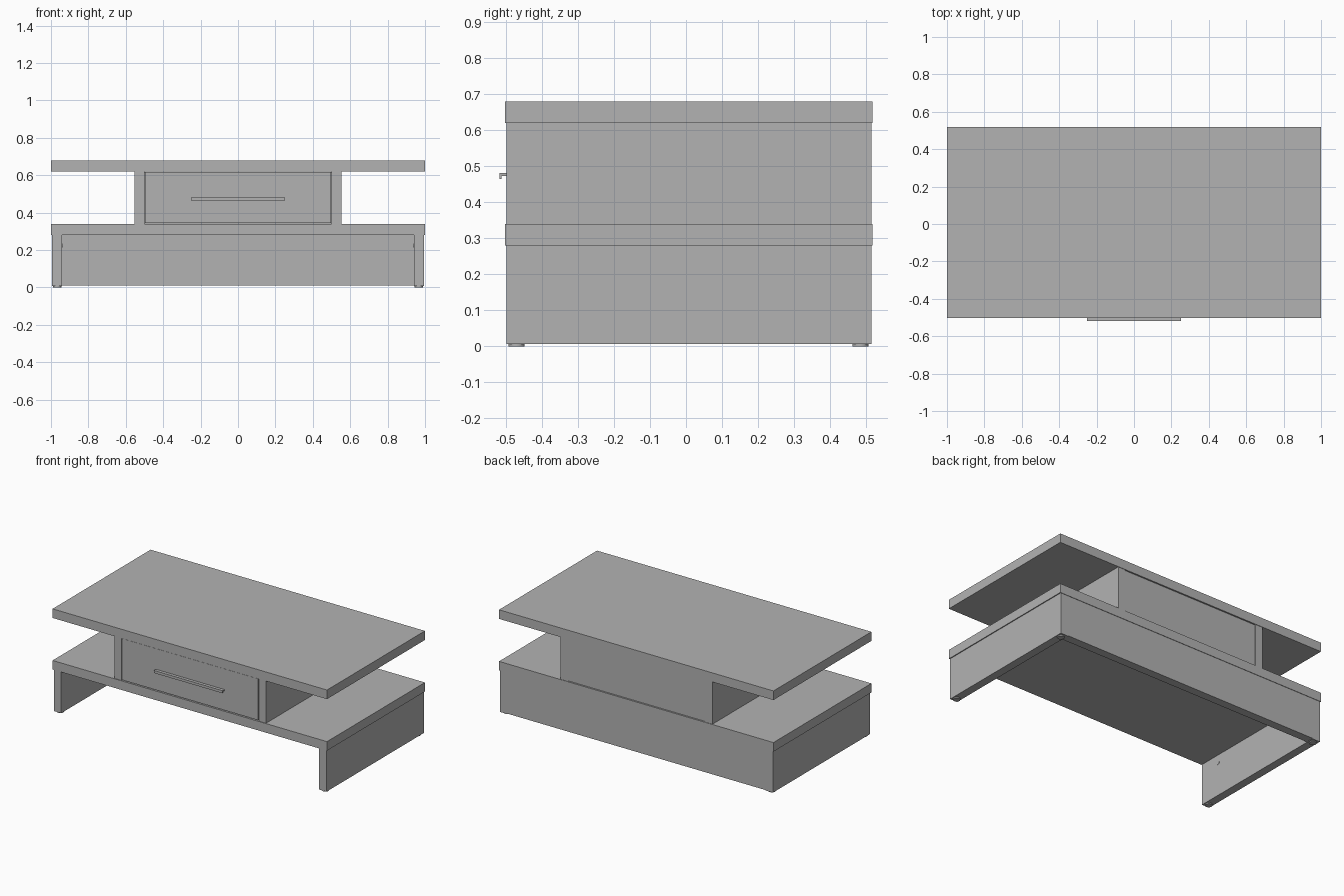
import bpy
from math import pi

cube = bpy.data.objects.get("Cube")
if cube:
    bpy.data.objects.remove(cube, do_unlink=True)

grey = bpy.data.materials.new("plain_grey")
grey.use_nodes = True
colour = (0.45, 0.45, 0.45, 1)
grey.diffuse_color = colour
grey.node_tree.nodes["Principled BSDF"].inputs["Base Color"].default_value = colour


def board(name, x, y, z):
    """Box between the given (low, high) limits on each axis."""
    limits = (x, y, z)
    bpy.ops.mesh.primitive_cube_add(size=1, location=[sum(l) / 2 for l in limits])
    ob = bpy.context.object
    ob.name = name
    ob.scale = [l[1] - l[0] for l in limits]
    bpy.ops.object.transform_apply(location=False, rotation=False, scale=True)
    ob.data.materials.append(grey)
    return ob


def disc(name, radius, depth, location, rotation=(0, 0, 0)):
    bpy.ops.mesh.primitive_cylinder_add(vertices=24, radius=radius, depth=depth,
                                        location=location, rotation=rotation)
    ob = bpy.context.object
    ob.name = name
    ob.data.materials.append(grey)
    bpy.ops.object.shade_smooth_by_angle()


def span(side, low, high):
    return tuple(sorted((side * low, side * high)))


FRONT, BACK = -0.498, 0.515

# Two wide shelves
board("top_shelf", (-1, 1), (-0.502, 0.518), (0.62, 0.68))
board("lower_shelf", (-1, 1), (-0.502, 0.518), (0.28, 0.34))

# Mirrored legs, foot pads, screw caps, uprights and drawer sides
for side, label in ((1, "left"), (-1, "right")):
    board(label + "_leg", span(side, 0.94, 0.994), (FRONT, BACK), (0.007, 0.28))
    for y, end in ((-0.47, "front"), (0.484, "back")):
        disc(f"{label}_{end}_foot_pad", 0.022, 0.007, (side * 0.967, y, 0.0035))
    disc(label + "_screw_cap", 0.011, 0.004, (side * 0.94, -0.35, 0.225), (0, pi / 2, 0))
    board(label + "_upright", span(side, 0.5, 0.553), (FRONT, BACK), (0.34, 0.62))
    board(label + "_drawer_side", span(side, 0.45, 0.48), (-0.45, 0.44), (0.36, 0.56))

# Back panels
board("lower_back_panel", (-0.94, 0.94), (0.46, BACK), (0.01, 0.28))
board("upper_back_panel", (-0.5, 0.5), (0.46, BACK - 0.003), (0.343, 0.617))

# Drawer
board("drawer_front", (-0.496, 0.496), (FRONT, -0.445), (0.345, 0.617))
board("drawer_bottom", (-0.45, 0.45), (-0.45, 0.44), (0.36, 0.375))
board("drawer_rear", (-0.45, 0.45), (0.41, 0.44), (0.375, 0.56))

# Hooked handle
board("handle_plate", (-0.25, 0.25), (-0.518, FRONT), (0.473, 0.481))
board("handle_lip", (-0.25, 0.25), (-0.518, -0.512), (0.464, 0.473))
